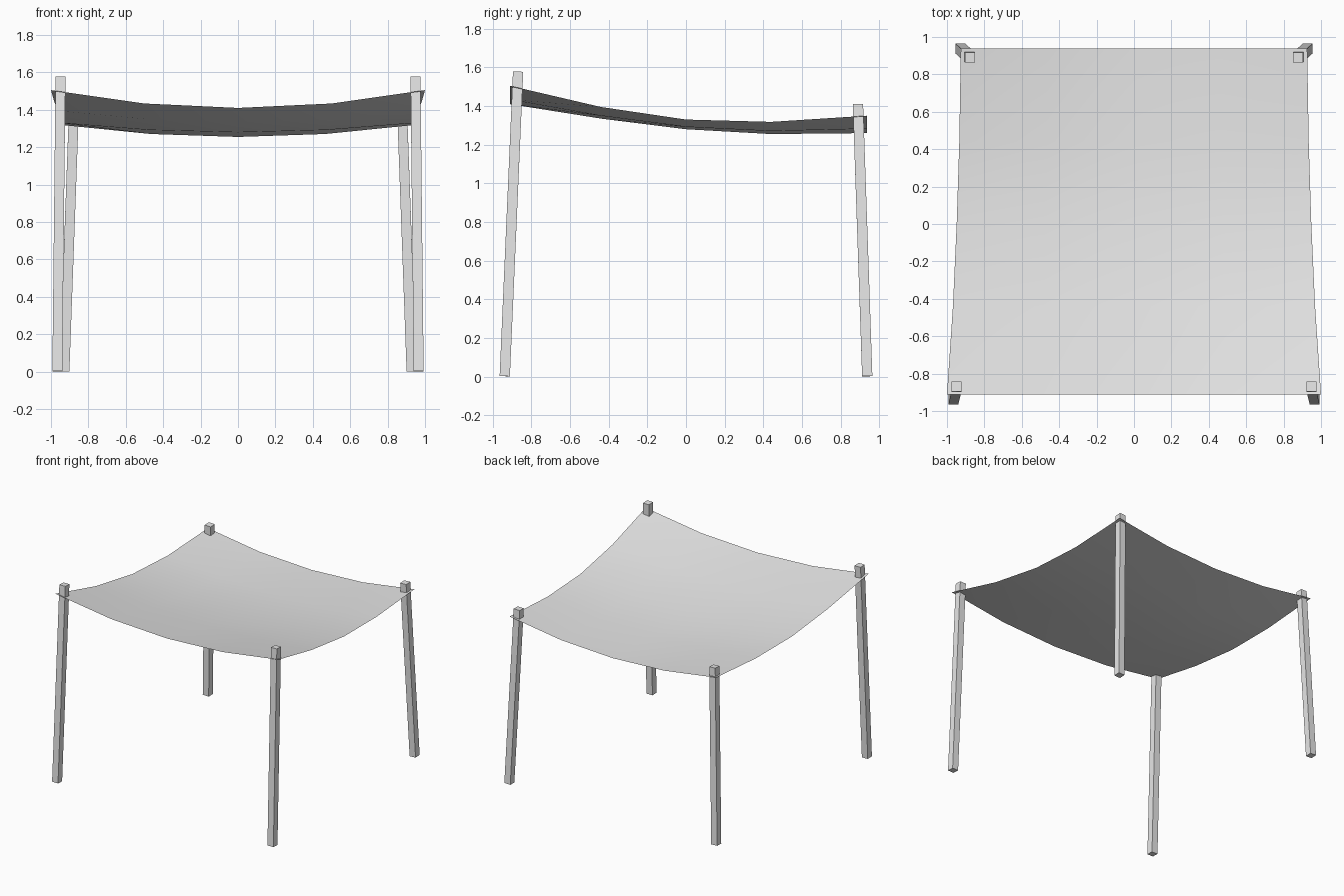
import bpy
import bmesh
from mathutils import Vector

cube = bpy.data.objects.get("Cube")
if cube:
    bpy.data.objects.remove(cube)


def make_material(name, colour):
    mat = bpy.data.materials.new(name)
    mat.use_nodes = True
    mat.diffuse_color = colour
    mat.node_tree.nodes["Principled BSDF"].inputs["Base Color"].default_value = colour
    return mat


grey = make_material("light grey", (0.8, 0.8, 0.8, 1))


def add_object(name, bm):
    mesh = bpy.data.meshes.new(name)
    bm.to_mesh(mesh)
    bm.free()
    mesh.materials.append(grey)
    obj = bpy.data.objects.new(name, mesh)
    bpy.context.collection.objects.link(obj)
    return obj


# Sagging cloth: each row is y, half width, height at centre, height at side
rows = [
    (-0.912, 1.0, 1.41, 1.505),
    (-0.44, 0.968, 1.335, 1.395),
    (0.0, 0.948, 1.28, 1.33),
    (0.44, 0.934, 1.255, 1.318),
    (0.938, 0.926, 1.26, 1.35),
]
bm = bmesh.new()
grid = []
for y, half, middle, side in rows:
    steps = [i / 2 - 1 for i in range(5)]
    grid.append([bm.verts.new((half * t, y, middle + (side - middle) * t * t)) for t in steps])
for a, b in zip(grid, grid[1:]):
    for i in range(4):
        bm.faces.new((a[i], a[i + 1], b[i + 1], b[i])).smooth = True
add_object("canopy_cloth", bm)


# Leaning square post between the centres of its two ends
def add_post(name, foot, top):
    foot, top = Vector(foot), Vector(top)
    axis = top - foot
    bm = bmesh.new()
    bmesh.ops.create_cube(bm, size=1)
    bmesh.ops.scale(bm, vec=(0.053, 0.053, axis.length), verts=bm.verts)
    obj = add_object(name, bm)
    obj.location = (foot + top) / 2
    obj.rotation_mode = 'QUATERNION'
    obj.rotation_quaternion = Vector((0, 0, 1)).rotation_difference(axis)


for label, s in (("left", 1), ("right", -1)):
    add_post("front_post_" + label, (s * 0.966, -0.938, 0.002), (s * 0.949, -0.869, 1.578))
    add_post("back_post_" + label, (s * 0.928, 0.938, 0.002), (s * 0.877, 0.89, 1.41))
